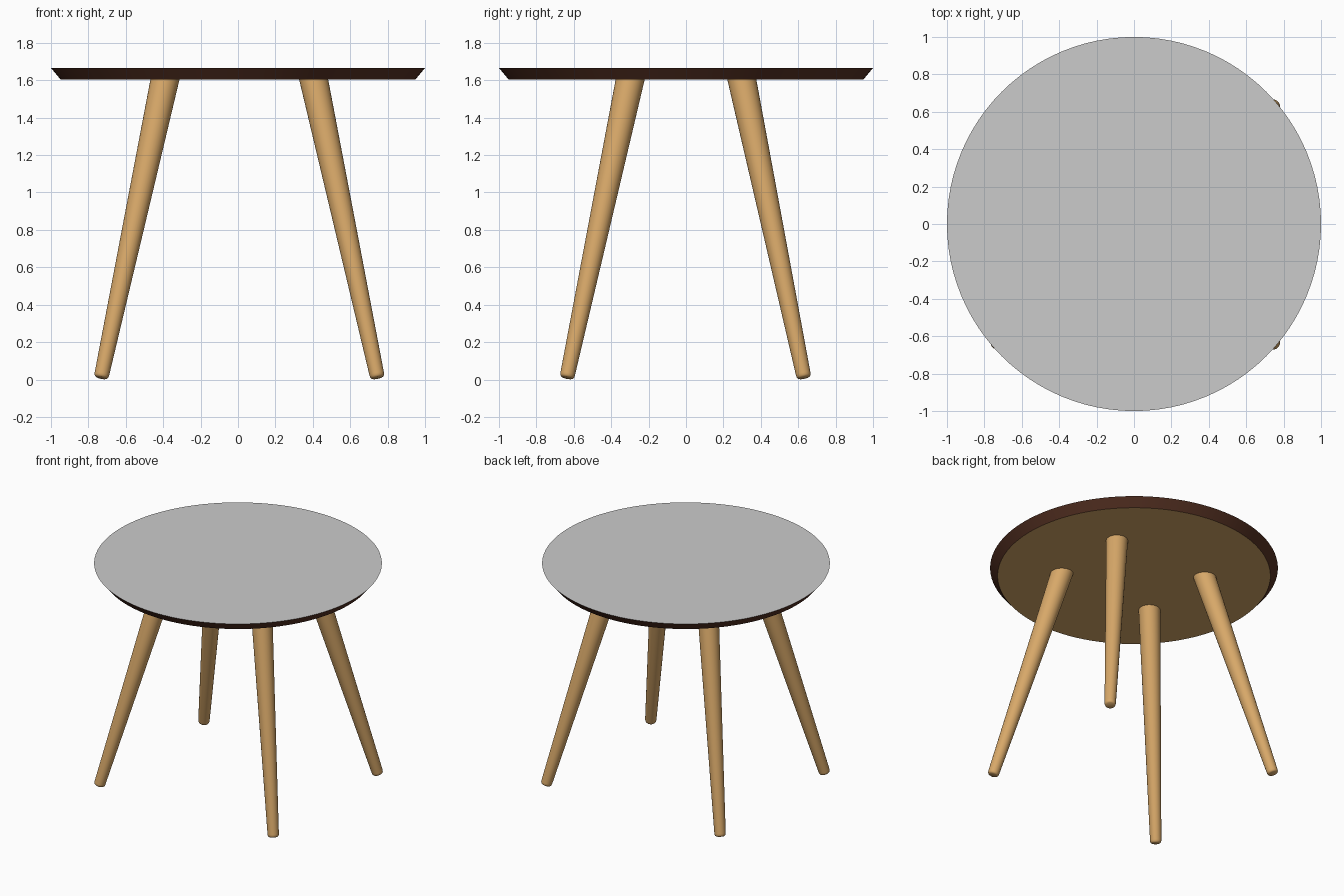
import bpy, bmesh, math
from mathutils import Vector, Matrix

if "Cube" in bpy.data.objects:
    bpy.data.objects.remove(bpy.data.objects["Cube"])


def material(name, rgb):
    m = bpy.data.materials.new(name)
    m.diffuse_color = (*rgb, 1)
    m.use_nodes = True
    m.node_tree.nodes["Principled BSDF"].inputs["Base Color"].default_value = m.diffuse_color
    return m


grey = material("plain_grey", (0.8, 0.8, 0.8))
dark = material("dark_edge", (0.09, 0.03, 0.016))
wood = material("light_wood", (0.68, 0.39, 0.14))


def lathe(name, profile, segments, mats, matrix=Matrix()):
    """Closed solid of revolution about local z from (radius, height) pairs."""
    bm = bmesh.new()
    rings = [[bm.verts.new((r * math.cos(a), r * math.sin(a), h))
              for a in (2 * math.pi * i / segments for i in range(segments))]
             for r, h in profile]
    for lo, hi in zip(rings, rings[1:]):
        for i in range(segments):
            j = (i + 1) % segments
            bm.faces.new((lo[i], lo[j], hi[j], hi[i]))
    bm.faces.new(rings[0][::-1])
    bm.faces.new(rings[-1])
    bm.transform(matrix)
    bm.normal_update()
    mesh = bpy.data.meshes.new(name)
    bm.to_mesh(mesh)
    bm.free()
    for m in mats:
        mesh.materials.append(m)
    obj = bpy.data.objects.new(name, mesh)
    bpy.context.collection.objects.link(obj)
    bpy.context.view_layer.objects.active = obj
    obj.select_set(True)
    bpy.ops.object.shade_smooth_by_angle(angle=math.radians(35))
    obj.select_set(False)
    return obj


# Table top: undercut disc with grey surface, dark edge, wooden underside
top = lathe("table_top", [(0.948, 1.603), (1.0, 1.666)], 96, (grey, dark, wood))
for p in top.data.polygons:
    p.material_index = 0 if p.normal.z > 0.9 else 2 if p.normal.z < -0.9 else 1

# Four splayed, tapered legs with rounded feet
for side, sx in (("left", -1), ("right", 1)):
    for end, sy in (("front", -1), ("back", 1)):
        foot = Vector((0.007 + sx * 0.739, -0.003 + sy * 0.634, 0.009))
        head = Vector((0.007 + sx * 0.393, sy * 0.294, 1.627))
        axis = head - foot
        place = Matrix.Translation(foot) @ axis.to_track_quat('Z', 'Y').to_matrix().to_4x4()
        lathe(f"{end}_{side}_leg",
              [(0.027, 0), (0.034, 0.004), (0.038, 0.011), (0.0395, 0.022),
               (0.0765, axis.length)], 32, (wood,), place)
